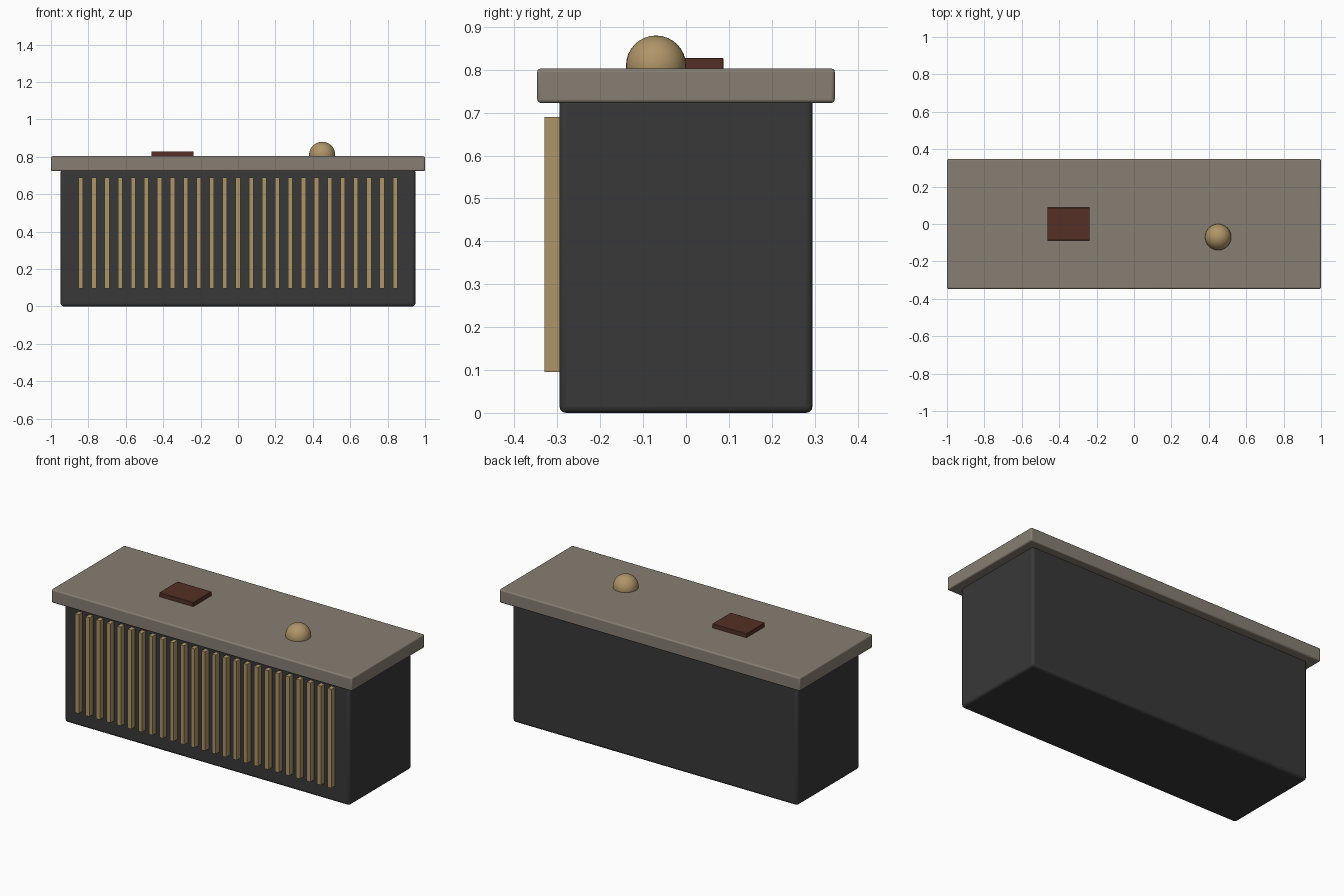
import bpy, math

if "Cube" in bpy.data.objects:
    bpy.data.objects.remove(bpy.data.objects["Cube"])


def material(name, rgb):
    m = bpy.data.materials.new(name)
    m.diffuse_color = (*rgb, 1.0)
    m.use_nodes = True
    m.node_tree.nodes["Principled BSDF"].inputs["Base Color"].default_value = m.diffuse_color
    return m


charcoal = material("charcoal", (0.04, 0.04, 0.04))
stone = material("warm grey stone", (0.24, 0.21, 0.17))
brass = material("brass", (0.43, 0.30, 0.14))
maroon = material("dark maroon", (0.09, 0.03, 0.02))


def box(name, lo, hi, mat, bevel=0.0, segments=3):
    """Box between two corners, with optionally rounded edges."""
    bpy.ops.mesh.primitive_cube_add(size=1, location=[(a + b) / 2 for a, b in zip(lo, hi)])
    ob = bpy.context.object
    ob.name = name
    ob.scale = [b - a for a, b in zip(lo, hi)]
    bpy.ops.object.transform_apply(location=False, rotation=False, scale=True)
    ob.data.materials.append(mat)
    if bevel:
        mod = ob.modifiers.new("rounded edges", 'BEVEL')
        mod.width = bevel
        mod.segments = segments
        bpy.ops.object.shade_smooth_by_angle(angle=math.radians(35))
    return ob


# Cabinet body and overhanging top
box("desk_body", (-0.948, -0.295, 0), (0.948, 0.295, 0.735), charcoal, 0.015)
box("counter_top", (-1, -0.347, 0.723), (1, 0.347, 0.803), stone, 0.008)

# Row of vertical slats on the front
for i in range(25):
    x = -0.84 + 0.07 * i
    box(f"front_slat_{i + 1}", (x - 0.0125, -0.33, 0.095), (x + 0.0125, -0.29, 0.69), brass)

# Book lying on the counter
box("guest_book", (-0.463, -0.087, 0.80), (-0.237, 0.087, 0.828), maroon, 0.002, 2)

# Service bell dome, sunk into the counter
bpy.ops.mesh.primitive_uv_sphere_add(segments=32, ring_count=16, radius=0.07, location=(0.45, -0.07, 0.81))
bell = bpy.context.object
bell.name = "service_bell"
bell.data.materials.append(brass)
bpy.ops.object.shade_smooth()
